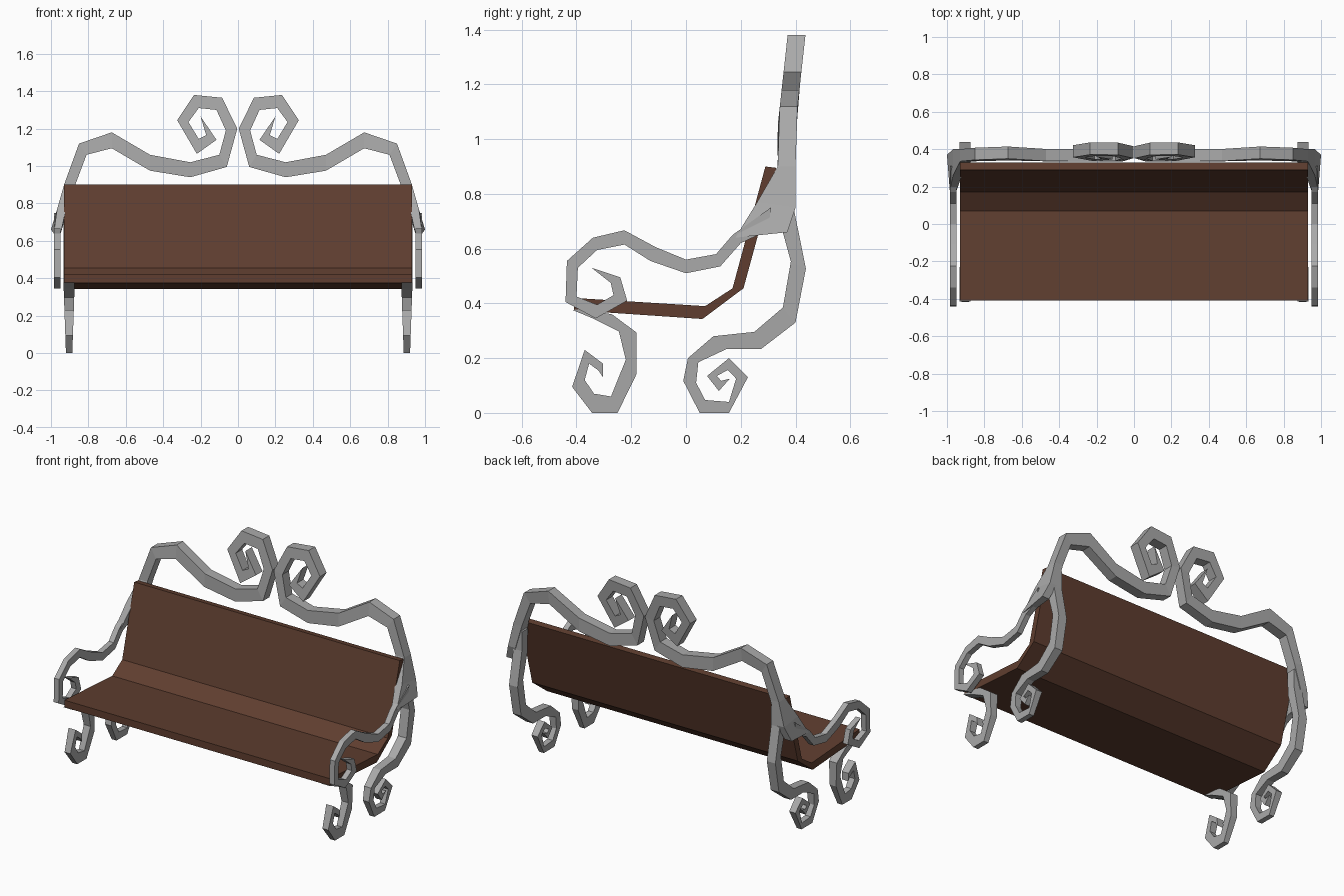
import bpy
import bmesh

# Remove the default cube only
default_cube = bpy.data.objects.get("Cube")
if default_cube:
    bpy.data.objects.remove(default_cube, do_unlink=True)


def make_material(name, color):
    mat = bpy.data.materials.new(name)
    mat.use_nodes = True
    mat.diffuse_color = color
    shader = next(n for n in mat.node_tree.nodes if n.type == 'BSDF_PRINCIPLED')
    shader.inputs["Base Color"].default_value = color
    return mat


iron = make_material("grey iron", (0.4, 0.4, 0.4, 1))
wood = make_material("brown wood", (0.115, 0.048, 0.029, 1))


def loft(name, sections, material, mirrored=True):
    """Skin four-cornered cross-sections into one closed flat-sided bar."""
    bm = bmesh.new()
    rings = [[bm.verts.new(corner) for corner in section] for section in sections]
    for ring, following in zip(rings, rings[1:]):
        for i in range(4):
            j = (i + 1) % 4
            bm.faces.new((ring[i], ring[j], following[j], following[i]))
    bm.faces.new(rings[0])
    bm.faces.new(rings[-1])
    bmesh.ops.remove_doubles(bm, verts=bm.verts, dist=0.0005)
    bmesh.ops.recalc_face_normals(bm, faces=bm.faces)
    mesh = bpy.data.meshes.new(name)
    bm.to_mesh(mesh)
    bm.free()
    mesh.materials.append(material)
    obj = bpy.data.objects.new(name, mesh)
    bpy.context.scene.collection.objects.link(obj)
    if mirrored:
        mirror = obj.modifiers.new("Mirror", 'MIRROR')
        mirror.use_mirror_merge = False
    return obj


def paired(outer, inner):
    """Match the two edges of a band, turning hundredths into units."""
    for a, b in zip(outer, inner):
        yield [v / 100 for v in a], [v / 100 for v in b]


def side_band(name, outer, inner, material, x_range, mirrored=True):
    """Band drawn in the side plane; x_range gives its x limits at a height."""
    sections = []
    for (ya, za), (yb, zb) in paired(outer, inner):
        a_low, a_high = x_range(za)
        b_low, b_high = x_range(zb)
        sections.append([(a_low, ya, za), (a_high, ya, za),
                         (b_high, yb, zb), (b_low, yb, zb)])
    return loft(name, sections, material, mirrored)


def back_band(name, outer, inner, material, y_range):
    """Band drawn in the front plane; y_range gives its depth at a height."""
    sections = []
    for (xa, za), (xb, zb) in paired(outer, inner):
        a_front, a_rear = y_range(za)
        b_front, b_rear = y_range(zb)
        sections.append([(xa, a_front, za), (xa, a_rear, za),
                         (xb, b_rear, zb), (xb, b_front, zb)])
    return loft(name, sections, material)


# Depth and width rules for the iron bars
def frame_depth(z):
    front = 0.335 + max(0, z - 1.05) * 0.11
    return front, front + 0.065


def leg_width(z):
    half = 0.017 + 0.013 * min(1, z / 0.37)
    return 0.903 - half, 0.903 + half


def arm_width(z):
    return 0.948, 0.983


# Bent wooden seat and backrest
side_band(
    "seat",
    [(-41, 42), (7, 39), (17, 45.5), (29, 90)],
    [(-41, 37.5), (6, 34.3), (21, 45.5), (33, 89.5)],
    wood, lambda z: (-0.93, 0.93), mirrored=False)

# Wavy top frame ending in a scroll on each side of the centre
back_band(
    "back_frame",
    [(87, 90), (81, 106), (67.5, 109.5), (47, 97.5), (25.5, 94), (6, 99.5),
     (0.4, 120), (8.5, 136.5), (23.5, 138), (32.5, 124.5), (22, 106.5),
     (11.5, 114), (20, 126.5)],
    [(93, 90), (85, 112), (67.5, 118), (47, 106), (25.5, 102), (10, 106),
     (6.5, 119), (11.5, 130), (21, 131), (26.5, 123.5), (21, 114.5),
     (17, 116.5), (20, 126.5)],
    iron, frame_depth)

# Flared post joining the frame to the armrest
loft("post", [
    [(0.87, 0.335, 0.9), (0.93, 0.335, 0.9), (0.93, 0.4, 0.9), (0.87, 0.4, 0.9)],
    [(0.92, 0.26, 0.77), (0.967, 0.26, 0.77), (0.967, 0.4, 0.75), (0.915, 0.4, 0.75)],
    [(0.948, 0.18, 0.64), (0.985, 0.18, 0.64), (1, 0.37, 0.66), (0.95, 0.37, 0.66)],
], iron)

# Armrest with a curled front
side_band(
    "armrest",
    [(31, 75), (17, 65), (11, 58), (0, 56), (-11, 60.5), (-22.5, 66.7),
     (-34, 64), (-43.5, 55.5), (-44, 40.5), (-33, 34.5), (-21.5, 41),
     (-24, 49.5), (-34.5, 53)],
    [(30, 66.7), (20, 62), (12.5, 53.5), (0, 51), (-13, 55.5), (-22.5, 61.5),
     (-32.5, 59.5), (-39.5, 53), (-40, 42.5), (-32.5, 39.5), (-26.5, 43),
     (-27.5, 47.5), (-34.5, 53)],
    iron, arm_width)

# Rear leg sweeping forward into a scroll foot
side_band(
    "rear_leg",
    [(33.5, 86), (34, 71), (38.3, 55.3), (35.4, 38.5), (25, 29.6), (10, 28),
     (0.7, 20), (-1, 11.7), (5, 0), (15.7, 0), (22.6, 13), (15.7, 20),
     (7.7, 13.5), (12, 8), (16, 12.5)],
    [(39.5, 86), (39.5, 74), (43.8, 52.7), (40, 33), (27.5, 23.4), (15, 23.4),
     (4.5, 18.5), (3.7, 11), (7, 4.7), (15.7, 4), (18.3, 12.5), (15.3, 15.7),
     (11.3, 13.5), (12.8, 11.7), (16, 12.5)],
    iron, leg_width)

# Front leg curling forward under the seat
side_band(
    "front_leg",
    [(-38, 38), (-27, 36), (-18, 29.3), (-18, 14.3), (-25, 0), (-34.3, 0),
     (-41.6, 9.5), (-37, 23), (-30.3, 18), (-30.3, 13)],
    [(-41.5, 37.6), (-34, 34.5), (-24.5, 29.7), (-22, 19.4), (-27.4, 6), (-33.6, 7),
     (-37, 12), (-35.4, 18), (-32, 15.5), (-30.3, 13)],
    iron, leg_width)
